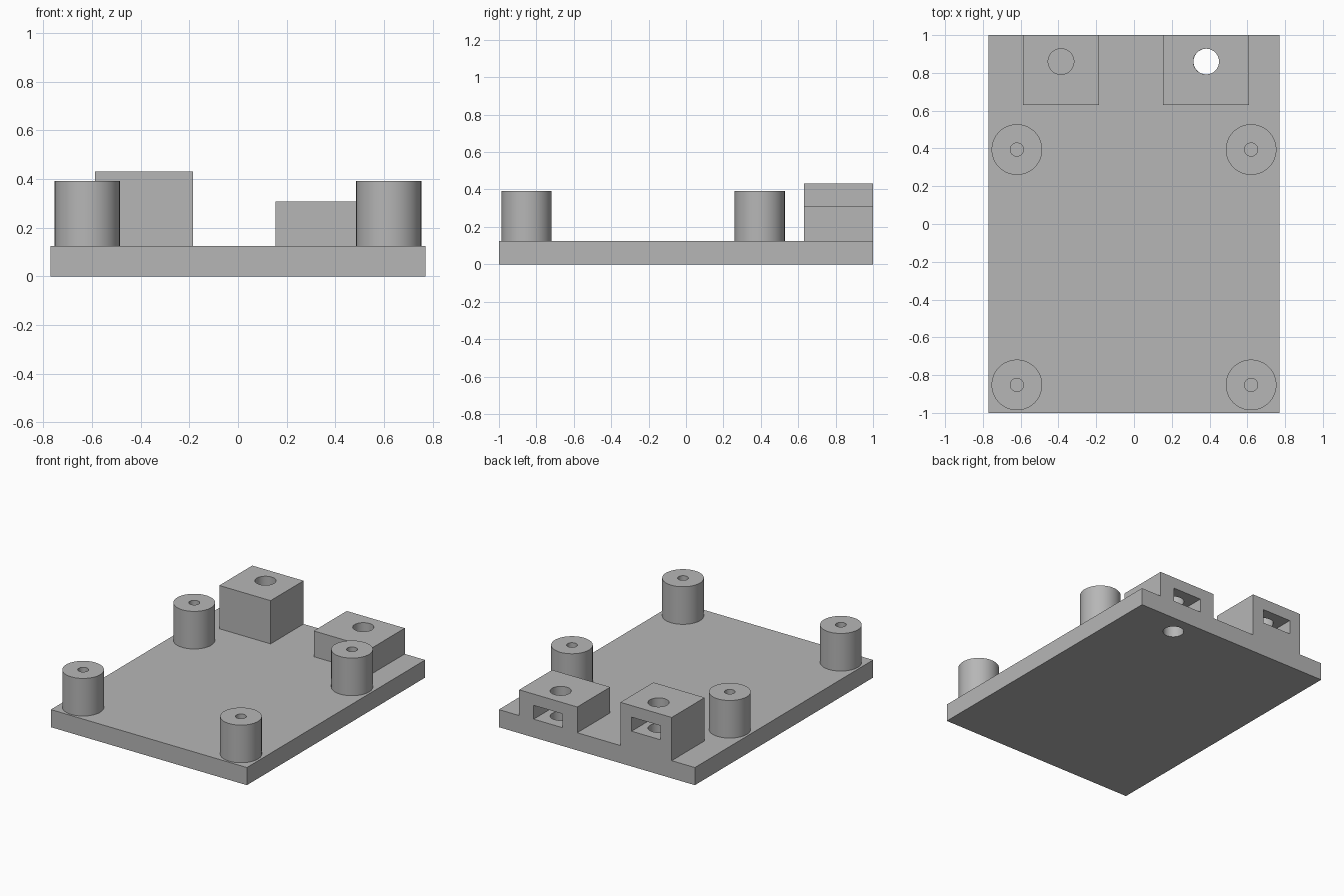
import bpy, bmesh, math

if "Cube" in bpy.data.objects:
    bpy.data.objects.remove(bpy.data.objects["Cube"])

PLATE_TOP = 0.125
HOLE_Y = 0.86

grey = bpy.data.materials.new("plain grey")
grey.diffuse_color = (0.47, 0.47, 0.47, 1)
grey.use_nodes = True
grey.node_tree.nodes["Principled BSDF"].inputs["Base Color"].default_value = grey.diffuse_color


def prism(name, points, z0, z1):
    """Extrude an xy outline from z0 to z1."""
    bm = bmesh.new()
    face = bm.faces.new([bm.verts.new((x, y, z0)) for x, y in points])
    top = bmesh.ops.extrude_face_region(bm, geom=[face])
    verts = [v for v in top["geom"] if isinstance(v, bmesh.types.BMVert)]
    bmesh.ops.translate(bm, verts=verts, vec=(0, 0, z1 - z0))
    bmesh.ops.recalc_face_normals(bm, faces=bm.faces[:])
    mesh = bpy.data.meshes.new(name)
    bm.to_mesh(mesh)
    bm.free()
    mesh.materials.append(grey)
    ob = bpy.data.objects.new(name, mesh)
    bpy.context.collection.objects.link(ob)
    return ob


def rect(x0, x1, y0, y1):
    return [(x0, y0), (x1, y0), (x1, y1), (x0, y1)]


def circle(x, y, r, n=64):
    return [(x + r * math.cos(2 * math.pi * i / n),
             y + r * math.sin(2 * math.pi * i / n)) for i in range(n)]


def select(ob):
    bpy.ops.object.select_all(action='DESELECT')
    bpy.context.view_layer.objects.active = ob
    ob.select_set(True)


def cut(ob, cutter):
    """Subtract the cutter, then remove it."""
    cutter.hide_render = True
    mod = ob.modifiers.new("cut", 'BOOLEAN')
    mod.operation = 'DIFFERENCE'
    mod.solver = 'EXACT'
    mod.object = cutter
    select(ob)
    bpy.ops.object.modifier_apply(modifier=mod.name)
    bpy.data.objects.remove(cutter)


def smooth(ob):
    select(ob)
    bpy.ops.object.shade_smooth_by_angle(angle=math.radians(30))


# Base plate with one screw hole passing through it
plate = prism("base_plate", rect(-0.77, 0.77, -1, 1), 0, PLATE_TOP)
cut(plate, prism("cutter", circle(0.383, HOLE_Y, 0.068), -0.1, 0.3))
smooth(plate)

# Four hollow standoffs
for side, x in (("left", -0.62), ("right", 0.62)):
    for end, y in (("front", -0.852), ("back", 0.394)):
        post = prism(f"standoff_{end}_{side}", circle(x, y, 0.134), PLATE_TOP, 0.392)
        cut(post, prism("cutter", circle(x, y, 0.035, 32), 0.1, 0.5))
        smooth(post)


# Two mounting blocks: screw hole from above, nut slot open to the back
def mounting_block(name, x0, x1, top, slot_z0, slot_z1):
    cx = (x0 + x1) / 2
    block = prism(name, rect(x0, x1, 0.63, 1), PLATE_TOP, top)
    w = 0.114
    slot = [(cx - w, 1.1), (cx - w, HOLE_Y - w * 0.577), (cx, HOLE_Y - w * 1.155),
            (cx + w, HOLE_Y - w * 0.577), (cx + w, 1.1)]
    cut(block, prism("cutter", slot, slot_z0, slot_z1))
    cut(block, prism("cutter", circle(cx, HOLE_Y, 0.068), 0.1, 0.6))
    smooth(block)


mounting_block("tall_mounting_block", -0.588, -0.185, 0.432, 0.25, 0.35)
mounting_block("low_mounting_block", 0.154, 0.61, 0.308, 0.13, 0.228)
